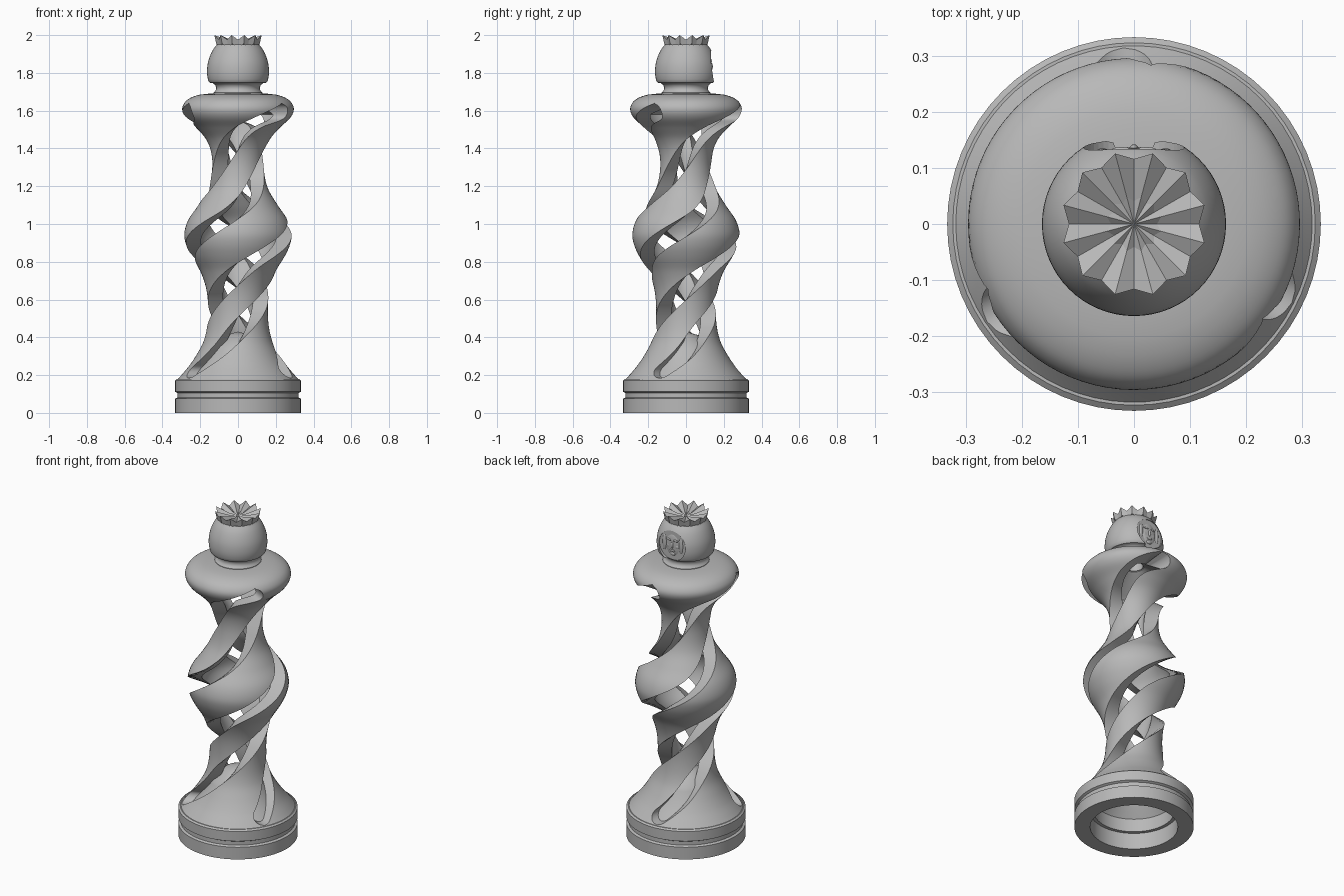
import bpy, bmesh, math
from math import pi, cos, sin, sqrt, radians

cube = bpy.data.objects.get("Cube")
if cube:
    bpy.data.objects.remove(cube, do_unlink=True)

grey = bpy.data.materials.new("stone_grey")
grey.use_nodes = True
colour = (0.48, 0.48, 0.48, 1)
grey.diffuse_color = colour
grey.node_tree.nodes["Principled BSDF"].inputs["Base Color"].default_value = colour


def finish(bm, name, angle=35):
    """Turn a bmesh into a shaded grey object."""
    bmesh.ops.remove_doubles(bm, verts=bm.verts, dist=0.0001)
    bmesh.ops.recalc_face_normals(bm, faces=bm.faces)
    mesh = bpy.data.meshes.new(name)
    bm.to_mesh(mesh)
    bm.free()
    mesh.materials.append(grey)
    obj = bpy.data.objects.new(name, mesh)
    bpy.context.collection.objects.link(obj)
    bpy.ops.object.select_all(action="DESELECT")
    obj.select_set(True)
    bpy.context.view_layer.objects.active = obj
    if angle:
        bpy.ops.object.shade_smooth_by_angle(angle=radians(angle))
    return obj


def curve(points):
    """Smooth function through (z, value) points."""
    n = len(points)
    slopes = []
    for i in range(n):
        a, b = points[max(i - 1, 0)], points[min(i + 1, n - 1)]
        slopes.append((b[1] - a[1]) / (b[0] - a[0]))

    def value(z):
        i = 0
        while i < n - 2 and z > points[i + 1][0]:
            i += 1
        (z0, v0), (z1, v1) = points[i], points[i + 1]
        h = z1 - z0
        t = min(max((z - z0) / h, 0), 1)
        return (v0 * (1 + 2 * t) * (1 - t) ** 2 + v1 * t * t * (3 - 2 * t)
                + h * slopes[i] * t * (1 - t) ** 2 - h * slopes[i + 1] * t * t * (1 - t))
    return value


def revolve(name, profile, closed, steps=64):
    """Spin an (r, z) profile around the z axis."""
    bm = bmesh.new()
    verts = [bm.verts.new((r, 0, z)) for r, z in profile]
    edges = [bm.edges.new(pair) for pair in zip(verts, verts[1:])]
    if closed:
        edges.append(bm.edges.new((verts[-1], verts[0])))
    bmesh.ops.spin(bm, geom=verts + edges, cent=(0, 0, 0), axis=(0, 0, 1),
                   angle=2 * pi, steps=steps, use_merge=True)
    return finish(bm, name)


# Grooved base ring
revolve("base_ring", [(0.245, 0), (0.333, 0), (0.333, 0.075), (0.32, 0.082), (0.32, 0.105),
                      (0.333, 0.112), (0.333, 0.172), (0.323, 0.18), (0.225, 0.18),
                      (0.225, 0.1), (0.245, 0.1)], True)

# Hollow body with three twisting round-ended slots
outer = curve([(0.175, 0.322), (0.2, 0.3), (0.25, 0.258), (0.31, 0.218), (0.38, 0.182),
               (0.46, 0.163), (0.56, 0.158), (0.66, 0.169), (0.75, 0.2), (0.83, 0.248),
               (0.89, 0.275), (0.95, 0.284), (1.02, 0.264), (1.1, 0.21), (1.19, 0.158),
               (1.29, 0.137), (1.38, 0.142), (1.45, 0.17), (1.51, 0.222), (1.56, 0.275),
               (1.6, 0.295), (1.635, 0.288), (1.665, 0.257), (1.685, 0.2), (1.692, 0.13)])
twist = curve([(0.22, 3), (0.3, 23), (0.45, 65), (0.74, 180), (1.08, 300),
               (1.4, 398), (1.47, 420), (1.53, 442), (1.585, 474)])
SLOT_LOW, SLOT_HIGH, SLOT_RADIUS, SAMPLES = 0.222, 1.585, 0.05, 500
path = []
for i in range(SAMPLES + 1):
    z = SLOT_LOW + (SLOT_HIGH - SLOT_LOW) * i / SAMPLES
    path.append((z, outer(z), radians(twist(z))))


def inner(z):
    return max(min(outer(z) - 0.08, 0.08 + (1.66 - z) * 1.6), 0.055)


def slot_range(z):
    """First and last angle of the slot at one height."""
    r = outer(z)
    middle = radians(twist(min(max(z, SLOT_LOW), SLOT_HIGH)))
    first = last = middle
    for pz, pr, angle in path:
        gap = SLOT_RADIUS ** 2 - (z - pz) ** 2 - (r - pr) ** 2
        if gap > 0:
            half = sqrt(gap) / r
            first, last = min(first, angle - half), max(last, angle + half)
    return first, last


bm = bmesh.new()
LEVELS, COLS = 150, 22
low, high = 0.176, 1.692
heights = []
for i in range(LEVELS + 1):
    t = i / LEVELS
    eased = 0.35 * t + 0.65 * (1 - cos(pi * t)) / 2
    heights.append(low + (high - low) * eased)
slots = [slot_range(z) for z in heights]
for k in range(3):
    shells = []
    for radius in (outer, inner):
        rows = []
        for z, (first, last) in zip(heights, slots):
            start = pi / 2 + 2 * pi / 3 * k + last
            span = 2 * pi / 3 - (last - first)
            r = radius(z)
            angles = [start + span * c / COLS for c in range(COLS + 1)]
            rows.append([bm.verts.new((r * cos(a), r * sin(a), z)) for a in angles])
        shells.append(rows)
    out, inn = shells
    for j in range(LEVELS):
        for rows in shells:
            for c in range(COLS):
                bm.faces.new((rows[j][c], rows[j][c + 1], rows[j + 1][c + 1], rows[j + 1][c]))
        if any(last > first for first, last in slots[j:j + 2]):
            for c in (0, COLS):
                bm.faces.new((out[j][c], out[j + 1][c], inn[j + 1][c], inn[j][c]))
    for j in (0, LEVELS):
        for c in range(COLS):
            bm.faces.new((out[j][c], out[j][c + 1], inn[j][c + 1], inn[j][c]))
finish(bm, "twisted_body", 40)

# Domed liner that closes the floor of the slots above the base
liner = [0.18 + 0.17 * i / 10 for i in range(11)]
revolve("slot_floor", [(outer(z) - 0.055, z) for z in liner] + [(0.07, 0.41), (0, 0.43), (0, 0.4)]
        + [(outer(z) - 0.085, z) for z in reversed(liner)], True)

# Neck and rounded head, with a socket underneath
dome = curve([(1.755, 0.156), (1.78, 0.162), (1.81, 0.164), (1.85, 0.16), (1.89, 0.148),
              (1.925, 0.131), (1.95, 0.112)])
profile = [(0, 1.73), (0.05, 1.73), (0.05, 1.68), (0.13, 1.68), (0.13, 1.695),
           (0.119, 1.705), (0.115, 1.72), (0.12, 1.735), (0.132, 1.745), (0.15, 1.748)]
profile += [(dome(1.755 + 0.195 * i / 16), 1.755 + 0.195 * i / 16) for i in range(17)]
profile.append((0, 1.95))
head = revolve("head", profile, False)

# Oval recess at the back of the head
bpy.ops.mesh.primitive_cylinder_add(vertices=48, radius=1, depth=0.1,
                                    location=(0, 0.179, 1.83), rotation=(pi / 2, 0, 0))
cutter = bpy.context.object
cutter.name = "recess_cutter"
cutter.hide_render = True
cutter.scale = (0.09, 0.09, 1)
cut = head.modifiers.new("recess", "BOOLEAN")
cut.operation = "DIFFERENCE"
cut.solver = "EXACT"
cut.object = cutter
bpy.context.view_layer.objects.active = head
bpy.ops.object.modifier_apply(modifier="recess")
bpy.data.objects.remove(cutter, do_unlink=True)


def blob(name, location, scale):
    bm = bmesh.new()
    bmesh.ops.create_uvsphere(bm, u_segments=20, v_segments=12, radius=1)
    bmesh.ops.scale(bm, vec=scale, verts=bm.verts)
    bmesh.ops.translate(bm, vec=location, verts=bm.verts)
    finish(bm, name, 60)


# Relief face inside the recess
blob("face", (0, 0.124, 1.832), (0.05, 0.012, 0.07))
blob("nose", (0, 0.134, 1.834), (0.008, 0.008, 0.02))
blob("mouth", (0, 0.133, 1.801), (0.018, 0.005, 0.006))
blob("chin", (0, 0.13, 1.78), (0.018, 0.007, 0.012))
for side, x in (("left", -1), ("right", 1)):
    blob(side + "_brow", (x * 0.022, 0.131, 1.863), (0.019, 0.006, 0.006))
    blob(side + "_cheek", (x * 0.026, 0.129, 1.826), (0.016, 0.006, 0.014))
    blob(side + "_hair", (x * 0.056, 0.125, 1.838), (0.014, 0.01, 0.052))

# Pleated crown with a flat sunken centre
POINTS = 12
bm = bmesh.new()
rings = []
for tip, valley in (((0.119, 1.955), (0.106, 1.935)), ((0.13, 2.0), (0.116, 1.976)),
                    ((0.05, 1.972), (0.041, 1.961))):
    ring = []
    for i in range(2 * POINTS):
        r, z = tip if i % 2 else valley
        a = pi * i / POINTS
        ring.append(bm.verts.new((r * cos(a), r * sin(a), z)))
    rings.append(ring)
for a, b in zip(rings, rings[1:]):
    for i in range(2 * POINTS):
        j = (i + 1) % (2 * POINTS)
        bm.faces.new((a[i], a[j], b[j], b[i]))
for ring, height in ((rings[0], 1.94), (rings[-1], 1.966)):
    centre = bm.verts.new((0, 0, height))
    for i in range(2 * POINTS):
        bm.faces.new((ring[i], ring[(i + 1) % (2 * POINTS)], centre))
finish(bm, "crown", 0)
